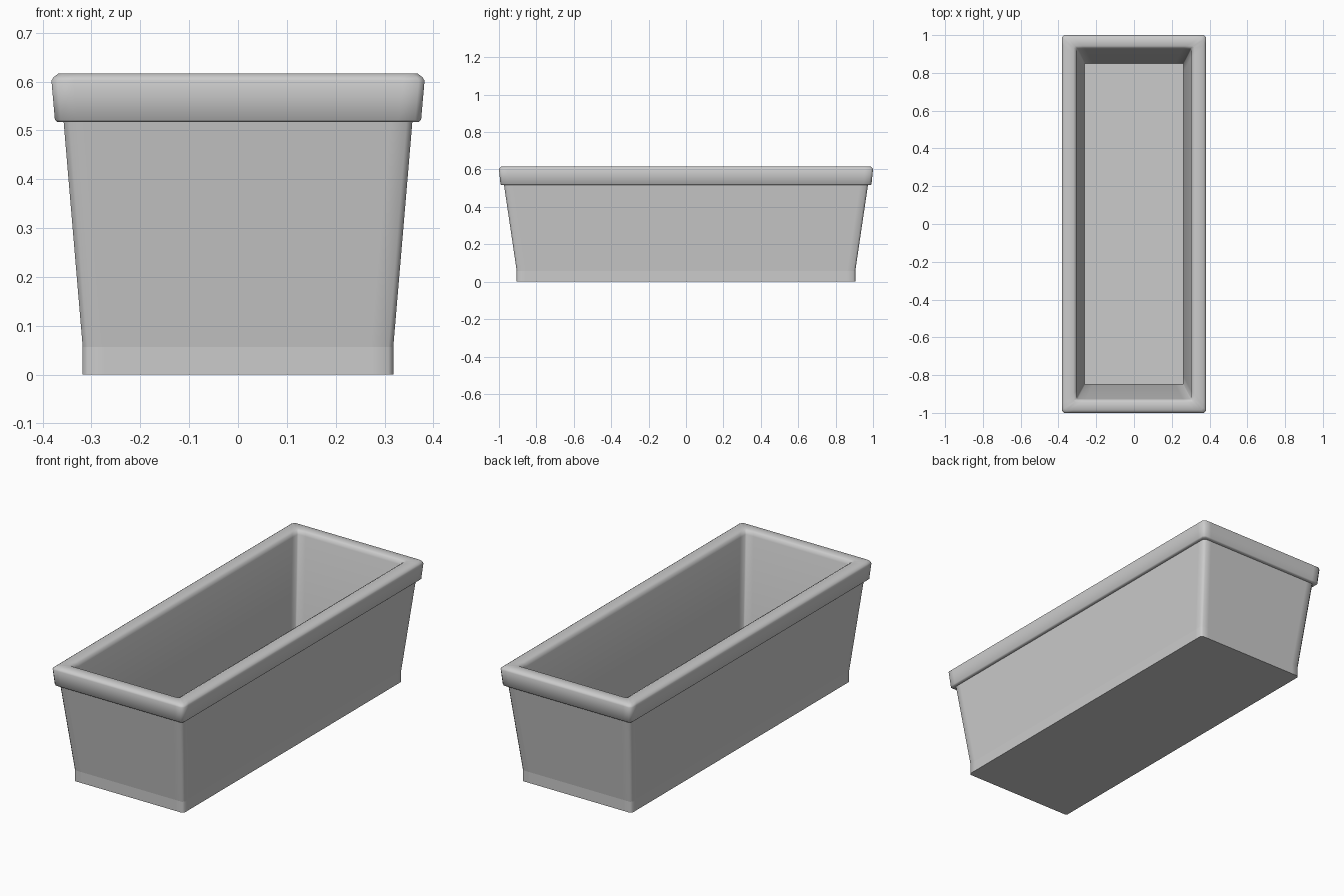
import bpy
import bmesh

cube = bpy.data.objects.get("Cube")
if cube:
    bpy.data.objects.remove(cube, do_unlink=True)

# One plain grey material
grey = bpy.data.materials.new("planter grey")
grey.use_nodes = True
colour = (0.6, 0.6, 0.6, 1)
grey.diffuse_color = colour
bsdf = grey.node_tree.nodes["Principled BSDF"]
bsdf.inputs["Base Color"].default_value = colour
bsdf.inputs["Roughness"].default_value = 0.6

SUPPORT = 0.045  # where the soft corner shading fades into the flat side


def ring(bm, hx, hy, z, cut):
    """Rectangle with small cut corners and supporting points beside them."""
    corner = [(hx, hy - SUPPORT), (hx, hy - cut), (hx - cut, hy), (hx - SUPPORT, hy)]
    points = []
    for sx, sy in ((1, 1), (-1, 1), (-1, -1), (1, -1)):
        part = [(sx * x, sy * y) for x, y in corner]
        points += part if sx * sy > 0 else part[::-1]
    return [bm.verts.new((x, y, z)) for x, y in points]


def loft(name, sections, cap_start=False, cap_end=False):
    """Skin a stack of rings; each section is half x, half y, z, corner cut, crease."""
    bm = bmesh.new()
    rings = [ring(bm, *s[:4]) for s in sections]
    for a, b in zip(rings, rings[1:]):
        for i in range(len(a)):
            j = (i + 1) % len(a)
            bm.faces.new((a[i], a[j], b[j], b[i]))
    if cap_start:
        bm.faces.new(rings[0][::-1])
    if cap_end:
        bm.faces.new(rings[-1])
    for f in bm.faces:
        f.smooth = True
    for loop, section in zip(rings, sections):
        if section[4]:
            for i in range(len(loop)):
                edge = bm.edges.get((loop[i], loop[(i + 1) % len(loop)]))
                edge.smooth = False
    mesh = bpy.data.meshes.new(name)
    bm.to_mesh(mesh)
    bm.free()
    mesh.materials.append(grey)
    obj = bpy.data.objects.new(name, mesh)
    bpy.context.collection.objects.link(obj)
    return obj


# Tapered outer body with an upright foot band
loft("planter_body", [
    (0.318, 0.905, 0, 0.01, True),
    (0.318, 0.905, 0.057, 0.01, True),
    (0.357, 0.973, 0.517, 0.012, True),
], cap_start=True)

# Rolled rim, running over the lip and down the inside to the floor
loft("rim_and_inner_walls", [
    (0.357, 0.973, 0.517, 0.012, True),
    (0.370, 0.987, 0.517, 0.012, False),
    (0.375, 0.992, 0.522, 0.012, False),
    (0.382, 1.0, 0.602, 0.012, False),
    (0.378, 0.996, 0.609, 0.012, False),
    (0.367, 0.985, 0.617, 0.012, False),
    (0.320, 0.942, 0.617, 0.008, False),
    (0.308, 0.932, 0.611, 0.006, False),
    (0.302, 0.926, 0.595, 0.006, False),
    (0.262, 0.85, 0.06, 0.004, True),
], cap_end=True)
